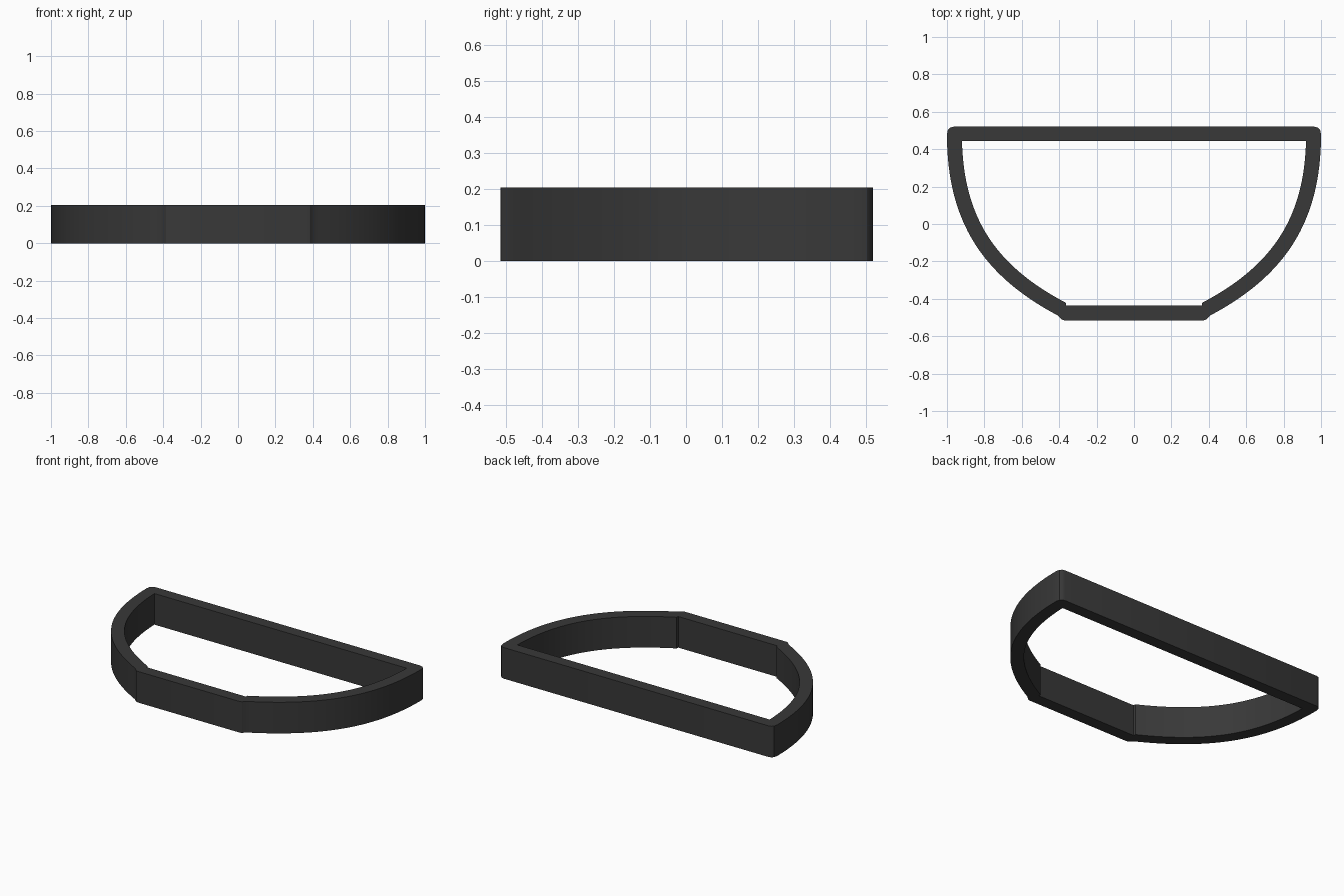
import bpy
from mathutils import Vector
from mathutils.geometry import interpolate_bezier

if "Cube" in bpy.data.objects:
    bpy.data.objects.remove(bpy.data.objects["Cube"])

HEIGHT, HALF = 0.205, 0.04

# centre line of the curved side wall, from rim corner to base corner
path = interpolate_bezier(Vector((0.96, 0.48)), Vector((0.96, 0.02)),
                          Vector((0.77, -0.25)), Vector((0.392, -0.452)), 40)


def offset(dist):
    """Points at a sideways distance from the centre line."""
    pts = []
    for i, p in enumerate(path):
        d = path[min(i + 1, len(path) - 1)] - path[max(i - 1, 0)]
        n = Vector((-d.y, d.x)).normalized()
        pts.append((p.x + n.x * dist, p.y + n.y * dist))
    return pts


# right halves of the two outlines: softened rim corners, small steps at the base
outer = [(0.965, 0.52), (0.983, 0.515), (0.995, 0.503)] + offset(HALF) + \
        [(0.397, -0.499), (0.386, -0.511), (0.372, -0.515)]
inner = [(0.92, 0.443)] + [p for p in offset(-HALF) if p[1] < 0.43] + \
        [(0.365, -0.421), (0.362, -0.437)]

# filled 2D curve with a hole, given thickness
curve = bpy.data.curves.new("bowl_outline_frame", 'CURVE')
curve.dimensions = '2D'
curve.fill_mode = 'BOTH'
curve.extrude = HEIGHT / 2
for half in (outer, inner):
    pts = half + [(-x, y) for x, y in reversed(half)]
    s = curve.splines.new('POLY')
    s.points.add(len(pts) - 1)
    for sp, (x, y) in zip(s.points, pts):
        sp.co = (x, y, 0, 1)
    s.use_cyclic_u = True

frame = bpy.data.objects.new("bowl_outline_frame", curve)
frame.location.z = HEIGHT / 2
bpy.context.collection.objects.link(frame)
bpy.context.view_layer.objects.active = frame
frame.select_set(True)
bpy.ops.object.convert(target='MESH')

# weld caps to walls, dark material, smooth walls
frame = bpy.context.object
bpy.ops.object.mode_set(mode='EDIT')
bpy.ops.mesh.select_all(action='SELECT')
bpy.ops.mesh.remove_doubles(threshold=0.0005)
bpy.ops.mesh.normals_make_consistent(inside=False)
bpy.ops.object.mode_set(mode='OBJECT')
dark = bpy.data.materials.new("dark_plastic")
dark.diffuse_color = (0.04, 0.04, 0.04, 1)
dark.use_nodes = True
dark.node_tree.nodes["Principled BSDF"].inputs["Base Color"].default_value = dark.diffuse_color
frame.data.materials.clear()
frame.data.materials.append(dark)
bpy.ops.object.shade_smooth_by_angle()
